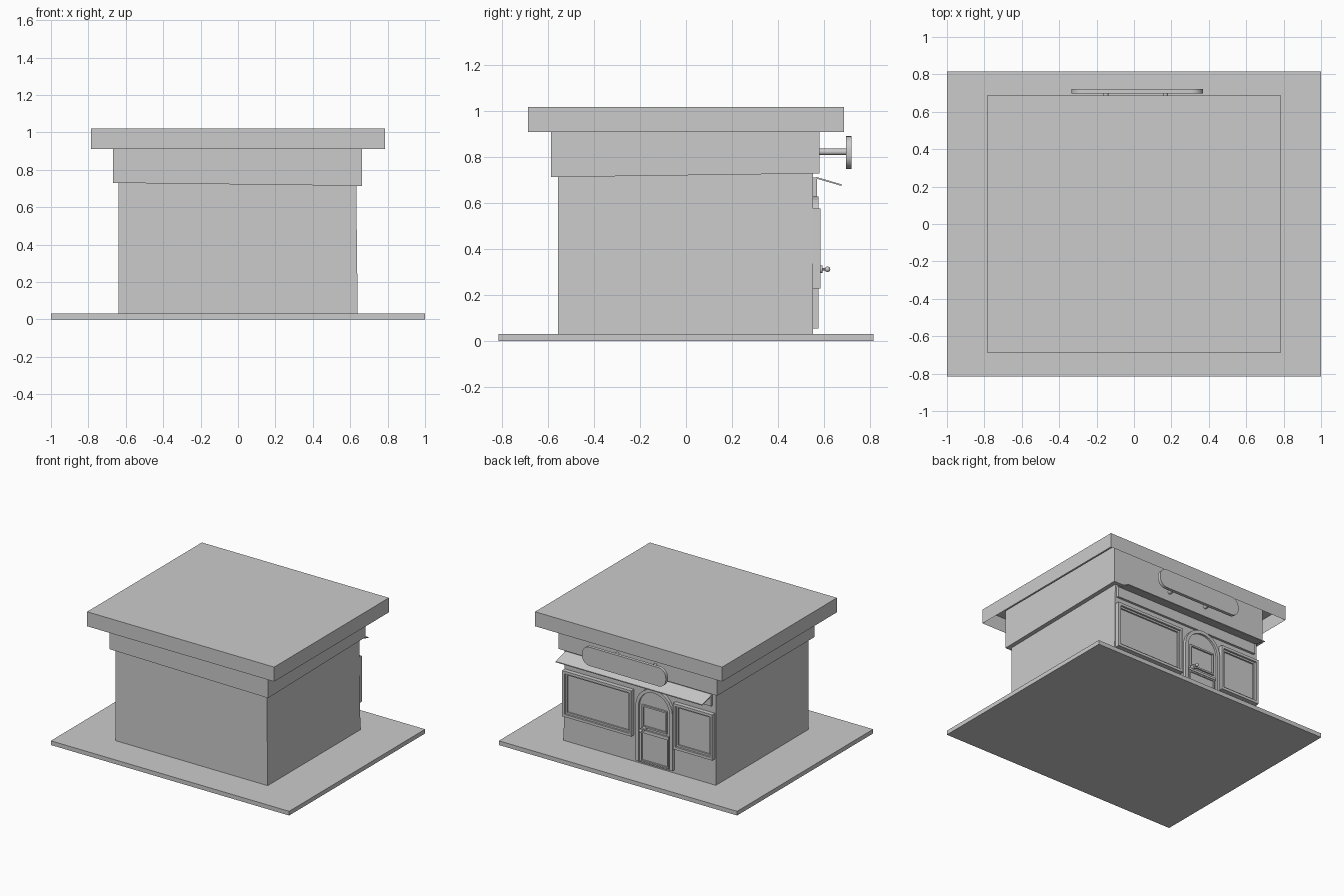
import bpy, bmesh, math

if "Cube" in bpy.data.objects:
    bpy.data.objects.remove(bpy.data.objects["Cube"])


def make(name, bm):
    bmesh.ops.recalc_face_normals(bm, faces=bm.faces)
    me = bpy.data.meshes.new(name)
    bm.to_mesh(me)
    bm.free()
    ob = bpy.data.objects.new(name, me)
    bpy.context.collection.objects.link(ob)
    return ob


def box(name, x0, x1, y0, y1, z0, z1):
    bm = bmesh.new()
    bmesh.ops.create_cube(bm, size=1)
    for v in bm.verts:
        v.co = ((x0 + x1) / 2 + v.co.x * (x1 - x0), (y0 + y1) / 2 + v.co.y * (y1 - y0),
                (z0 + z1) / 2 + v.co.z * (z1 - z0))
    return make(name, bm)


def prism(name, outline, y0, y1):
    """Solid with an x-z outline, extruded along y."""
    bm = bmesh.new()
    a = [bm.verts.new((x, y0, z)) for x, z in outline]
    b = [bm.verts.new((x, y1, z)) for x, z in outline]
    bm.faces.new(a)
    bm.faces.new(b)
    n = len(a)
    for i in range(n):
        j = (i + 1) % n
        bm.faces.new((a[i], a[j], b[j], b[i]))
    return make(name, bm)


def ring(name, outer, inner, y0, y1):
    """Frame between two matching x-z outlines."""
    bm = bmesh.new()
    loops = [[bm.verts.new((x, y, z)) for x, z in o]
             for o, y in ((outer, y0), (outer, y1), (inner, y1), (inner, y0))]
    n = len(outer)
    for k in range(4):
        p, q = loops[k], loops[(k + 1) % 4]
        for i in range(n):
            j = (i + 1) % n
            bm.faces.new((p[i], p[j], q[j], q[i]))
    return make(name, bm)


def rect(x0, x1, z0, z1, inset=0):
    return [(x0 + inset, z0 + inset), (x1 - inset, z0 + inset),
            (x1 - inset, z1 - inset), (x0 + inset, z1 - inset)]


def arch(cx, r, z0, spring, n=14):
    pts = [(cx - r, z0), (cx + r, z0)]
    return pts + [(cx + r * math.cos(math.pi * i / n), spring + r * math.sin(math.pi * i / n))
                  for i in range(n + 1)]


def rod(name, x, z, y0, y1, r, sides=16):
    o = prism(name, [(x + r * math.cos(2 * math.pi * i / sides), z + r * math.sin(2 * math.pi * i / sides))
                     for i in range(sides)], y0, y1)
    smooth(o)


def smooth(o):
    bpy.ops.object.select_all(action='DESELECT')
    o.select_set(True)
    bpy.context.view_layer.objects.active = o
    bpy.ops.object.shade_smooth_by_angle(angle=math.radians(35))


def drop_face(o, sign):
    """Leave a shell open at its top (+1) or bottom (-1)."""
    bm = bmesh.new()
    bm.from_mesh(o.data)
    bm.normal_update()
    bmesh.ops.delete(bm, geom=[f for f in bm.faces if f.normal.z * sign > 0.9], context='FACES_ONLY')
    bm.to_mesh(o.data)
    bm.free()


# Ground slab and walls
box("ground_slab", -1, 1, -0.815, 0.815, 0, 0.032)
walls = box("walls", -0.638, 0.64, -0.558, 0.553, 0.032, 0.735)
for v in walls.data.vertices:
    if v.co.x > 0 and v.co.z > 0.5:
        v.co.x = 0.632

# Upper band with a slightly uneven lower edge
band = box("upper_band", -0.668, 0.664, -0.588, 0.58, 0.73, 1.01)
for v in band.data.vertices:
    if v.co.z < 0.8 and v.co.x > 0 and v.co.y < 0:
        v.co.z = 0.714
drop_face(band, 1)

# Roof cap, open underneath
roof = box("roof_cap", -0.785, 0.785, -0.688, 0.688, 0.91, 1.02)
drop_face(roof, -1)

# Shop windows: outer frame, inner trim, pane
for name, x0, x1 in (("wide_window", 0.05, 0.63), ("narrow_window", -0.63, -0.30)):
    z0, z1 = 0.23, 0.577
    ring(name + "_frame", rect(x0, x1, z0, z1), rect(x0, x1, z0, z1, 0.02), 0.55, 0.586)
    ring(name + "_trim", rect(x0, x1, z0, z1, 0.02), rect(x0, x1, z0, z1, 0.033), 0.55, 0.572)
    box(name + "_pane", x0 + 0.03, x1 - 0.03, 0.545, 0.56, z0 + 0.03, z1 - 0.03)

# Arched door with frame, upper pane, rail and lower panel
cx = -0.135
ring("door_frame", arch(cx, 0.155, 0.055, 0.475), arch(cx, 0.13, 0.055, 0.475), 0.55, 0.577)
prism("door_leaf", arch(cx, 0.13, 0.055, 0.475), 0.55, 0.562)
ring("door_pane_frame", rect(-0.24, -0.03, 0.32, 0.49), rect(-0.24, -0.03, 0.32, 0.49, 0.012), 0.555, 0.574)
box("door_rail", -0.255, -0.015, 0.555, 0.574, 0.285, 0.302)
ring("door_lower_frame", rect(-0.25, -0.02, 0.06, 0.285), rect(-0.25, -0.02, 0.06, 0.285, 0.01), 0.555, 0.57)

# Door knob
rod("knob_plate", -0.05, 0.313, 0.56, 0.594, 0.016)
rod("knob_stem", -0.05, 0.313, 0.59, 0.61, 0.005, 10)
bm = bmesh.new()
bmesh.ops.create_uvsphere(bm, u_segments=16, v_segments=10, radius=0.012)
bmesh.ops.translate(bm, verts=bm.verts, vec=(-0.05, 0.616, 0.313))
smooth(make("door_knob", bm))

# Sloping awning and its wall flange
awning = box("awning", -0.61, 0.62, 0.566, 0.676, 0.0, 0.007)
for v in awning.data.vertices:
    v.co.z += 0.708 if v.co.y < 0.6 else 0.676
box("awning_flange", -0.61, 0.62, 0.55, 0.57, 0.63, 0.713)

# Rounded sign board on two posts
r, pts = 0.062, []
for k, (x, z) in enumerate(((0.368, 0.892), (-0.335, 0.892), (-0.335, 0.75), (0.368, 0.75))):
    ox, oz = x - r * (1 if x > 0 else -1), z - r * (1 if z > 0.82 else -1)
    for i in range(9):
        t = math.pi / 2 * (k + i / 8)
        pts.append((ox + r * math.cos(t), oz + r * math.sin(t)))
smooth(prism("sign_board", pts, 0.697, 0.721))
for x in (-0.15, 0.168):
    rod("sign_post", x, 0.824, 0.57, 0.70, 0.014)
